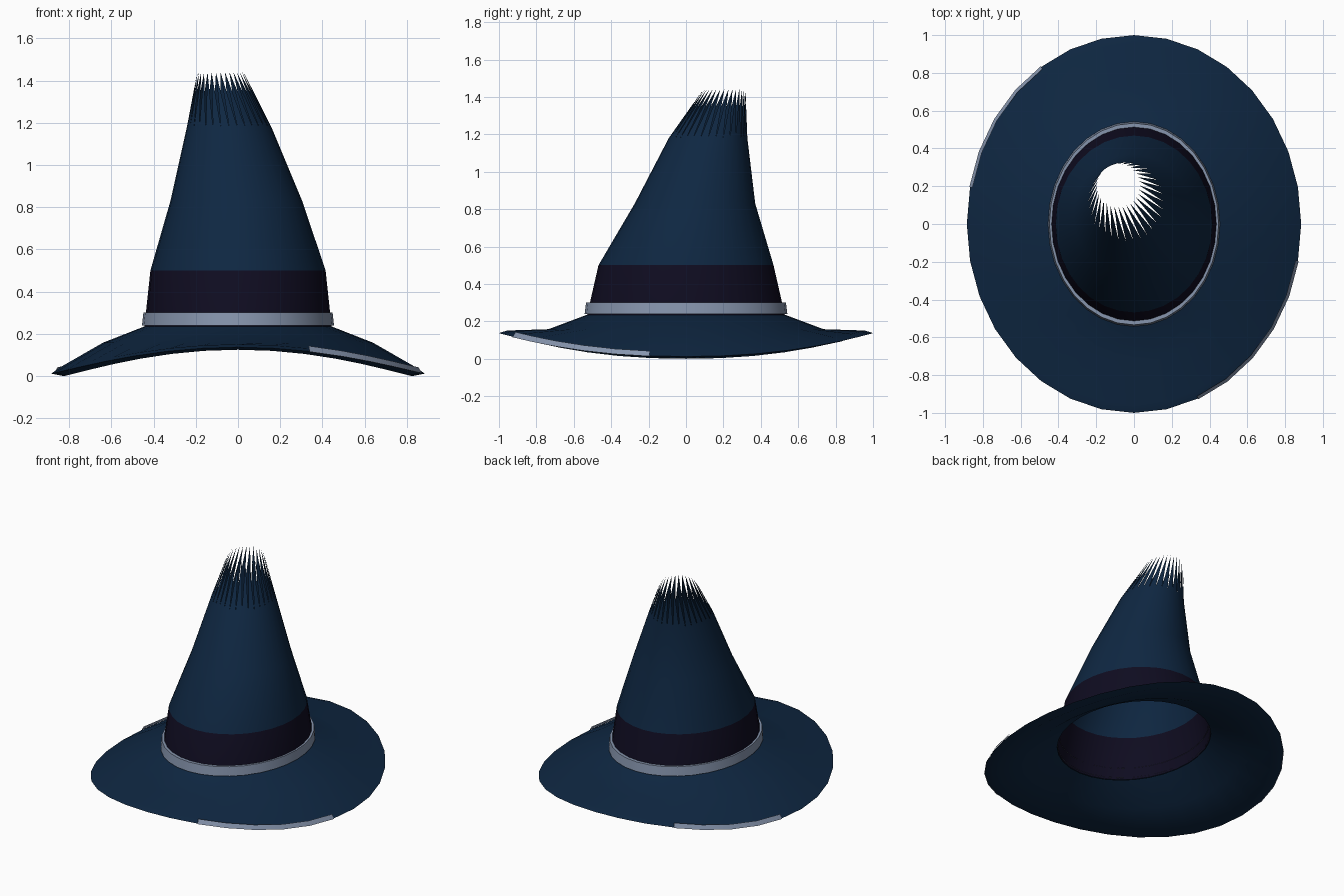
import bpy, bmesh, math

if "Cube" in bpy.data.objects:
    bpy.data.objects.remove(bpy.data.objects["Cube"])

N = 32


def material(name, rgb):
    m = bpy.data.materials.new(name)
    m.diffuse_color = (*rgb, 1)
    m.use_nodes = True
    m.node_tree.nodes["Principled BSDF"].inputs["Base Color"].default_value = m.diffuse_color
    return m


navy = material("navy_felt", (0.0045, 0.020, 0.054))
plum = material("dark_plum", (0.0046, 0.0036, 0.0145))
silver = material("silver_trim", (0.24, 0.30, 0.42))


def rim_z(a):
    """Height of the brim edge: raised front and back, drooping sides."""
    return 0.012 + 0.125 * abs(math.sin(a)) ** 2.2


def ring(bm, rx, ry, z, cx=0, cy=0):
    """Ellipse of vertices; z is a number or a function of the angle."""
    out = []
    for i in range(N):
        a = 2 * math.pi * i / N
        h = z(a) if callable(z) else z
        out.append(bm.verts.new((cx + rx * math.cos(a), cy + ry * math.sin(a), h)))
    return out


def bridge(bm, lo, hi, mat=0):
    for i in range(N):
        j = (i + 1) % N
        f = bm.faces.new((lo[i], lo[j], hi[j], hi[i]))
        f.material_index = mat


def finish(bm, name, mats, angle=35):
    me = bpy.data.meshes.new(name)
    bm.to_mesh(me)
    bm.free()
    for m in mats:
        me.materials.append(m)
    ob = bpy.data.objects.new(name, me)
    bpy.context.collection.objects.link(ob)
    bpy.ops.object.select_all(action='DESELECT')
    ob.select_set(True)
    bpy.context.view_layer.objects.active = ob
    bpy.ops.object.shade_smooth_by_angle(angle=math.radians(angle))
    return ob


# Crown: leaning open shell, plum band below z = 0.5, frayed points at the top
bm = bmesh.new()
levels = [(0.444, 0.53, 0.228, 0, 0), (0.415, 0.468, 0.50, 0, 0),
          (0.312, 0.322, 0.83, -0.008, 0.048), (0.200, 0.210, 1.18, -0.042, 0.118)]
rings = [ring(bm, *lv) for lv in levels]
for k in range(3):
    bridge(bm, rings[k], rings[k + 1], 1 if k == 0 else 0)
tips = ring(bm, 0.110, 0.113, 1.44, -0.083, 0.205)
for i in range(N):
    bm.faces.new((rings[-1][i], rings[-1][(i + 1) % N], tips[i]))
finish(bm, "crown", [navy, plum])

# Brim: top surface, rolled edge and underside
bm = bmesh.new()
profile = [(0.444, 0.530, 0.235),
           (0.640, 0.735, lambda a: 0.158),
           (0.835, 0.957, lambda a: rim_z(a) + 0.034 - 0.02 * abs(math.sin(a))),
           (0.885, 1.000, rim_z),
           (0.825, 0.945, lambda a: max(0, rim_z(a) - 0.012)),
           (0.630, 0.725, lambda a: 0.095 + 0.055 * math.sin(a) ** 2),
           (0.444, 0.530, 0.225)]
rings = [ring(bm, *p) for p in profile]
for outer, inner in zip(rings[1:], rings):
    bridge(bm, outer, inner)
finish(bm, "brim", [navy], 60)

# Silver cord around the foot of the crown
bm = bmesh.new()
rings = [ring(bm, *p) for p in [(0.442, 0.525, 0.24), (0.455, 0.542, 0.24),
                                (0.448, 0.534, 0.302), (0.434, 0.512, 0.302)]]
for lo, hi in zip(rings, rings[1:]):
    bridge(bm, lo, hi)
finish(bm, "hat_cord", [silver])


# Silver ribbons along part of the brim edge
def ribbon(name, first, last):
    bm = bmesh.new()
    prev = None
    for i in range(first, last + 1):
        a = 2 * math.pi * i / N
        c, s, z = math.cos(a), math.sin(a), rim_z(a)
        lo = bm.verts.new((0.889 * c, 1.004 * s, z - 0.002))
        hi = bm.verts.new((0.872 * c, 0.987 * s, z + 0.026))
        if prev:
            bm.faces.new((prev[0], lo, hi, prev[1]))
        prev = (lo, hi)
    finish(bm, name, [silver])


ribbon("front_brim_ribbon", 26, 31)
ribbon("back_brim_ribbon", 11, 15)
